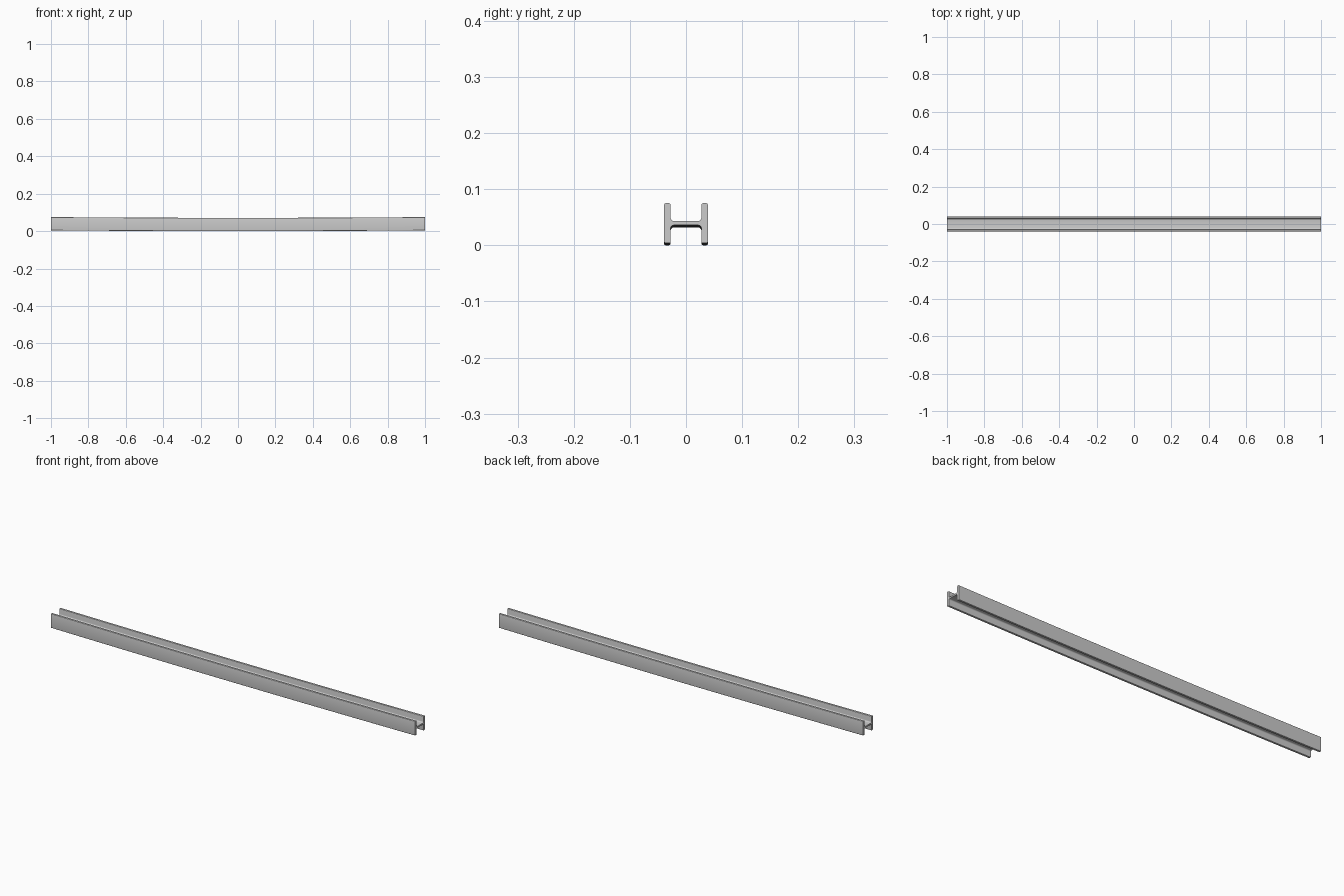
import bpy, bmesh, math

if "Cube" in bpy.data.objects:
    bpy.data.objects.remove(bpy.data.objects["Cube"])

HALF_W, INNER, HALF_H, WEB = 0.039, 0.0275, 0.0355, 0.0036
FILLET, ROUND, SAG, SEGS = 0.006, 0.003, 0.004, 32


def arc(cy, cz, r, a0, a1, n=4):
    """Points on an arc in the y-z plane, angles in degrees."""
    pts = []
    for i in range(n + 1):
        a = math.radians(a0 + (a1 - a0) * i / n)
        pts.append((cy + r * math.cos(a), cz + r * math.sin(a)))
    return pts


# Upper right quarter of the H section: outer face, rounded tip, inner fillet
quarter = arc(HALF_W - ROUND, HALF_H - ROUND, ROUND, 0, 90)
quarter += arc(INNER + ROUND, HALF_H - ROUND, ROUND, 90, 180)
quarter += arc(INNER - FILLET, WEB + FILLET, FILLET, 0, -90)

# Mirror the quarter into the full closed outline
half = quarter + [(-y, z) for y, z in reversed(quarter)]
outline = half + [(y, -z) for y, z in reversed(half)]

# Sweep the section along x with a slight sag in the middle
bm = bmesh.new()
rings = []
for i in range(SEGS + 1):
    x = -1 + 2 * i / SEGS
    z0 = HALF_H + SAG * x * x
    rings.append([bm.verts.new((x, y, z + z0)) for y, z in outline])
n = len(outline)
for a, b in zip(rings, rings[1:]):
    for j in range(n):
        k = (j + 1) % n
        bm.faces.new((a[j], a[k], b[k], b[j]))

# End caps
bm.faces.new(rings[0])
bm.faces.new(rings[-1])
bmesh.ops.recalc_face_normals(bm, faces=bm.faces)

mesh = bpy.data.meshes.new("h_beam")
bm.to_mesh(mesh)
bm.free()
beam = bpy.data.objects.new("h_beam", mesh)
bpy.context.collection.objects.link(beam)
bpy.context.view_layer.objects.active = beam
beam.select_set(True)
bpy.ops.object.shade_smooth_by_angle(angle=math.radians(35))
